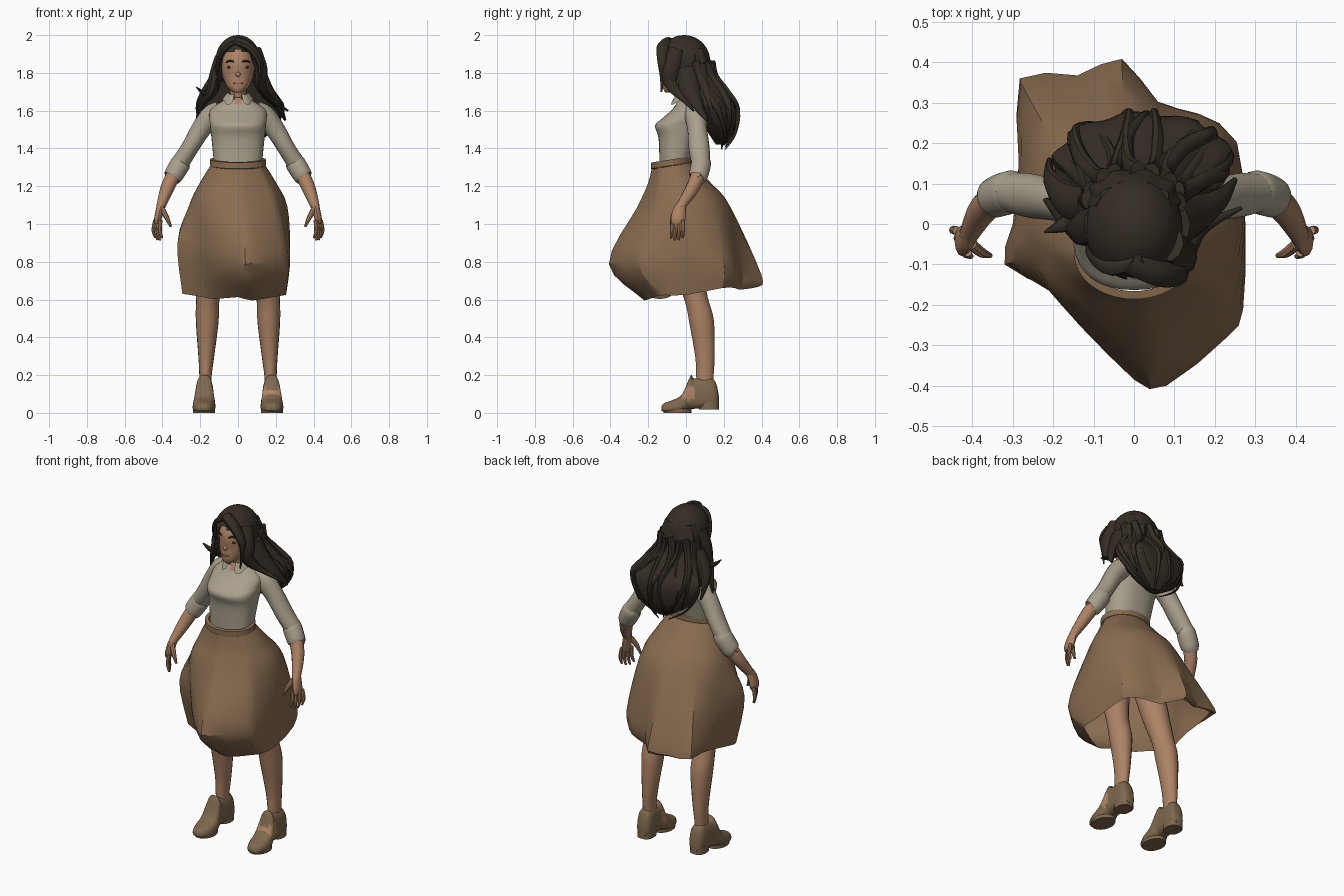
import bpy, bmesh, math
from mathutils import Vector

if "Cube" in bpy.data.objects:
    bpy.data.objects.remove(bpy.data.objects["Cube"])


def material(name, r, g, b):
    m = bpy.data.materials.new(name)
    m.diffuse_color = (r, g, b, 1)
    m.use_nodes = True
    m.node_tree.nodes["Principled BSDF"].inputs["Base Color"].default_value = m.diffuse_color
    return m


HAIR = material("dark_brown_hair", 0.035, 0.026, 0.018)
SKIN = material("skin", 0.42, 0.225, 0.13)
SHIRT = material("cream_cloth", 0.40, 0.35, 0.265)
SKIRT = material("brown_cloth", 0.25, 0.15, 0.08)
SHOE = material("brown_leather", 0.21, 0.135, 0.075)
LIP = material("lip", 0.30, 0.13, 0.085)


def spline(pts, k, closed=False):
    """Smooth curve through tuples of any length."""
    n, out = len(pts), []
    for i in range(n if closed else n - 1):
        q = [pts[(i + d) % n] if closed else pts[min(max(i + d, 0), n - 1)] for d in (-1, 0, 1, 2)]
        for j in range(k):
            t = j / k
            out.append(tuple(0.5 * (2 * b + (c - a) * t + (2 * a - 5 * b + 4 * c - d) * t * t
                                    + (3 * b - a - 3 * c + d) * t ** 3) for a, b, c, d in zip(*q)))
    return out if closed else out + [tuple(pts[-1])]


def finish(name, bm, mats, rule=None, angle=40):
    bmesh.ops.recalc_face_normals(bm, faces=bm.faces)
    for f in bm.faces:
        if rule:
            f.material_index = int(rule(f.calc_center_median()))
    me = bpy.data.meshes.new(name)
    bm.to_mesh(me)
    bm.free()
    ob = bpy.data.objects.new(name, me)
    bpy.context.collection.objects.link(ob)
    for m in mats:
        me.materials.append(m)
    bpy.ops.object.select_all(action='DESELECT')
    ob.select_set(True)
    bpy.context.view_layer.objects.active = ob
    bpy.ops.object.shade_smooth_by_angle(angle=math.radians(angle))


def loft(name, rows, mats, caps=True, ring=True, rule=None, angle=40):
    bm = bmesh.new()
    vs = [[bm.verts.new(p) for p in r] for r in rows]
    n = len(rows[0])
    for a, b in zip(vs, vs[1:]):
        for i in range(n if ring else n - 1):
            j = (i + 1) % n
            bm.faces.new((a[i], a[j], b[j], b[i]))
    if caps:
        bm.faces.new(vs[0])
        bm.faces.new(vs[-1])
    finish(name, bm, mats, rule, angle)


def power(v, e):
    return math.copysign(abs(v) ** e, v)


def oval(z, rx, yf, yb, cx=0, n=40, lobe=0.0, e=1.0):
    """Level ring from a half width and the front and back depth."""
    out = []
    for i in range(n):
        a = math.tau * i / n
        k = 1 + lobe * math.cos(9 * a + z * 14)
        out.append((cx + rx * k * power(math.cos(a), e),
                    (yf + yb) / 2 + (yb - yf) / 2 * k * power(math.sin(a), e), z))
    return out


def tube(name, path, mat, n=12, s=1):
    """Limb along (x, y, z, radius) points; s = -1 mirrors it."""
    pts, rows = spline([(s * p[0], *p[1:4], p[-1]) for p in path], 4), []
    for i, p in enumerate(pts):
        t = Vector(pts[min(i + 1, len(pts) - 1)][:3]) - Vector(pts[max(i - 1, 0)][:3])
        a = t.cross(Vector((0, 1, 0.02))).normalized()
        b = a.cross(t).normalized()
        rows.append([Vector(p[:3]) + a * p[3] * math.cos(math.tau * j / n)
                     + b * p[4] * math.sin(math.tau * j / n) for j in range(n)])
    loft(name, rows, [mat])


def lock(name, r, *points):
    """Hair strand that keeps its width and narrows to a tip."""
    n = len(points) - 1
    tube(name, [(*p, r * max(.15, min(1, 1.6 * (1 - i / n))), 1.3 * r * max(.12, min(1, 1.6 * (1 - i / n))))
                for i, p in enumerate(points)], HAIR, 9)


def ball(name, loc, size, mat, drop=None):
    bm = bmesh.new()
    bmesh.ops.create_uvsphere(bm, u_segments=40, v_segments=26, radius=1)
    for v in bm.verts:
        v.co = Vector([c + s * q for c, s, q in zip(loc, size, v.co)])
    if drop:
        bmesh.ops.delete(bm, geom=[f for f in bm.faces if drop(f.calc_center_median())], context='FACES')
    finish(name, bm, [mat])


# Shirt body, with an open neck
body = [(1.30, .125, -.14, .02), (1.45, .14, -.145, .06), (1.52, .148, -.163, .09),
        (1.56, .152, -.125, .105), (1.61, .142, -.07, .105), (1.67, .05, -.035, .06)]
loft("shirt_body", [oval(*p, e=.85) for p in spline(body, 6)], [SHIRT, SKIN],
     rule=lambda c: c.y < 0 and abs(c.x) < (c.z - 1.60) * .4)

# Collar with two front points
rows = [[], [], []]
for i in range(41):
    t = -72 + 324 * i / 40
    a = math.radians(t)
    f = sum(math.exp(-((t - p) / 20) ** 2) for p in (-55, 235))
    for row, r, z, d in zip(rows, (.052, .058, .085), (1.66, 1.695, 1.66), (0, .01, .03)):
        row.append((r * math.cos(a) * (1 + .1 * f), .015 + r * math.sin(a) - f * .02, z - d * f))
loft("collar", rows, [SHIRT], caps=False, ring=False)

# Neck, head and face
tube("neck", [(0, .03, 1.6, .042), (0, 0, 1.77, .042)], SKIN)
skull = [(1.695, .018, -.108, -.06), (1.705, .036, -.116, -.03), (1.73, .06, -.122, .02),
         (1.79, .083, -.121, .075), (1.87, .085, -.122, .10), (1.96, .05, -.07, .06)]
loft("head", [oval(*p) for p in spline(skull, 4)], [SKIN])
ball("nose", (0, -.119, 1.792), (.014, .016, .013), SKIN)
ball("mouth", (0, -.118, 1.745), (.027, .006, .006), LIP)
for s, side in ((-1, "right"), (1, "left")):
    ball(side + "_eye", (s * .038, -.107, 1.83), (.019, .006, .008), HAIR)
    tube(side + "_brow", [(.016, -.118, 1.854, .004), (.038, -.112, 1.864, .006),
                          (.064, -.090, 1.856, .003)], HAIR, 8, s)

# Hair cap, open over the face
ball("hair_cap", (0, -.01, 1.86), (.12, .138, .14), HAIR,
     lambda c: c.z < 1.745 or (c.y < -.02 and c.z < 1.918 - 2 * c.x ** 2 and abs(c.x) < .105))
# Hair falling behind the shoulders, with locks laid over it
fall = [(1.93, .09, 0, .105, 0), (1.86, .112, -.01, .132, 0), (1.78, .122, 0, .15, 0),
        (1.70, .17, .02, .215, .01), (1.62, .215, .045, .272, .022), (1.50, .155, .11, .26, .02),
        (1.42, .04, .16, .21, .02)]
loft("hair_fall", [oval(*p, n=54, lobe=.05) for p in spline(fall, 5)], [HAIR])
for i in range(13):
    points = []
    for j, (z, rx, yf, yb, cx) in enumerate(fall[1:6 + i % 2]):
        a = math.radians(-8 + 196 * i / 12) + .16 * math.sin(j * 1.3 + i * 2)
        points.append((cx + rx * math.cos(a), (yf + yb) / 2 + (yb - yf) / 2 * math.sin(a), z - .012 * (i % 3)))
    lock(f"hair_lock_{i}", .019, *points)
# Curtain beside the face, shoulder locks and a loose tip
lock("curtain_lock", .026, (-.01, -.09, 1.965), (.06, -.122, 1.935), (.112, -.125, 1.86),
     (.115, -.125, 1.78), (.105, -.13, 1.70))
lock("left_side_lock", .034, (.09, -.05, 1.92), (.122, -.08, 1.82), (.122, -.08, 1.74),
     (.17, -.01, 1.66), (.265, .04, 1.60))
lock("left_shoulder_lock", .042, (.10, .0, 1.82), (.14, .02, 1.72), (.21, .06, 1.63), (.25, .11, 1.55))
lock("parted_lock", .016, (.02, -.08, 1.97), (-.055, -.108, 1.94), (-.104, -.075, 1.86),
     (-.11, -.05, 1.78), (-.105, -.06, 1.70))
lock("right_shoulder_lock", .036, (-.09, .0, 1.88), (-.12, -.01, 1.78), (-.14, -.005, 1.70),
     (-.195, .04, 1.63), (-.22, .06, 1.55))
lock("right_back_lock", .036, (-.11, .05, 1.78), (-.16, .06, 1.70), (-.205, .11, 1.63), (-.21, .16, 1.55))
lock("loose_tip", .02, (-.12, .02, 1.74), (-.17, 0, 1.69), (-.22, -.02, 1.725))

# Skirt: wide billow outline counter-clockwise from +x; the hem is drawn in below it
billow = [(.275, 0, .85), (.255, .2, .78), (.16, .27, .76), (.06, .30, .76), (-.03, .40, .73),
          (-.14, .36, .71), (-.28, .35, .72), (-.285, .15, .77), (-.30, 0, .9), (-.32, -.1, .9),
          (-.2, -.165, .85), (-.13, -.25, .8), (0, -.385, .79), (.08, -.40, .79), (.23, -.28, .80),
          (.27, -.21, .80)]


def waist(a, rx, yf, yb, z, tilt=.15):
    y = (yf + yb) / 2 + (yb - yf) / 2 * math.sin(a)
    return (rx * math.cos(a), y, z + tilt * (y + .075))


columns = []
for x, y, z in billow:
    a = math.atan2(y * .85, x)
    notch = .03 if y < 0 and abs(x) < .02 else 0
    hem = (x * .92, y * (.55 if y < 0 else .96), .583 + .15 * abs(x) + .2 * max(0, y) + notch)
    columns.append(spline([waist(a, .138, -.178, .028, 1.32), waist(a, .2, -.2, .12, 1.22, .05),
                           waist(a, .262, -.255, .235, 1.09, 0), (x, y, z), hem], 4))
loft("skirt", [spline(r, 2, True) for r in zip(*columns)], [SKIRT], caps=False, angle=30)
ring = [math.tau * i / 40 for i in range(40)]
loft("waistband", [[waist(a, .14 + d, -.178 - d, .03 + d, z) for a in ring]
                   for d, z in ((0, 1.305), (.008, 1.31), (.008, 1.342), (-.012, 1.342), (-.012, 1.31))],
     [SKIRT], caps=False)

for s, side in ((-1, "right"), (1, "left")):
    # Arm: sleeve, rolled cuff and forearm
    tube(side + "_sleeve", [(.09, .035, 1.60, .052), (.14, .05, 1.572, .058), (.197, .06, 1.50, .052),
                            (.257, .07, 1.40, .046, .055), (.315, .08, 1.31, .048)], SHIRT, 16, s)
    tube(side + "_cuff", [(.295, .078, 1.335, .042), (.303, .08, 1.322, .053),
                          (.345, .065, 1.252, .05), (.35, .062, 1.245, .036)], SHIRT, 16, s)
    tube(side + "_forearm", [(.315, .08, 1.31, .038), (.37, .04, 1.20, .037),
                             (.41, -.03, 1.09, .023, .025)], SKIN, 12, s)
    # Hand with spread fingers
    tube(side + "_palm", [(.405, -.02, 1.11, .022, .024), (.415, -.035, 1.07, .021, .035),
                          (.425, -.042, 1.025, .019, .038), (.427, -.043, 1.0, .013, .032)], SKIN, 12, s)
    for k in range(4):
        tube(f"{side}_finger_{k}", [(.411 + .009 * k, -.07 + .018 * k, 1.02, .011),
                                    (.414 + .011 * k, -.075 + .02 * k, .965, .0105),
                                    (.402 + .012 * k, -.080 + .021 * k, .908 + .012 * abs(k - 1.4), .006)],
             SKIN, 8, s)
    tube(side + "_thumb", [(.402, -.05, 1.08, .014), (.378, -.07, 1.035, .013),
                           (.355, -.078, .985, .006)], SKIN, 8, s)
    # Leg
    tube(side + "_leg", [(.10, -.05, 1.08, .09), (.14, .01, .78, .076), (.16, .055, .6, .062),
                         (.163, .083, .48, .060, .066), (.168, .10, .3, .042, .052),
                         (.172, .10, .2, .033, .047), (.172, .10, .12, .033, .042)], SKIN, 18, s)
    # Ankle boot lofted from toe to heel, with a cut-out on one foot
    boot = [(-.13, .018, .012, .035), (-.115, .038, .006, .052), (-.07, .056, .003, .068), (-.02, .058, .008, .10),
            (.025, .047, .018, .198), (.045, .046, .022, .182), (.145, .044, .028, .18), (.174, .022, .035, .09)]
    rows = []
    for y, w, lo, hi in spline(boot, 4):
        row = []
        for j in range(24):
            u = power(math.sin(math.tau * j / 24), .7)
            x = power(math.cos(math.tau * j / 24), .7) * w * (1 - .14 * u)
            row.append((s * (.178 - .03 * (y - .02)) + x, y, (lo + hi) / 2 + (hi - lo) / 2 * u))
        rows.append(row)
    loft(side + "_boot", rows, [SHOE, SKIN],
         rule=lambda p: s > 0 and abs(p.y - .015) / .042 + abs(p.z - .10) / .048 < 1)
    loft(side + "_heel", [oval(z, w, .07, .174, s * .175, e=.8) for z, w in ((.018, .046), (.06, .046))], [SHOE])
    loft(side + "_sole", [oval(z, .057, -.12, .03, s * .18) for z in (0, .02)], [SHOE])
